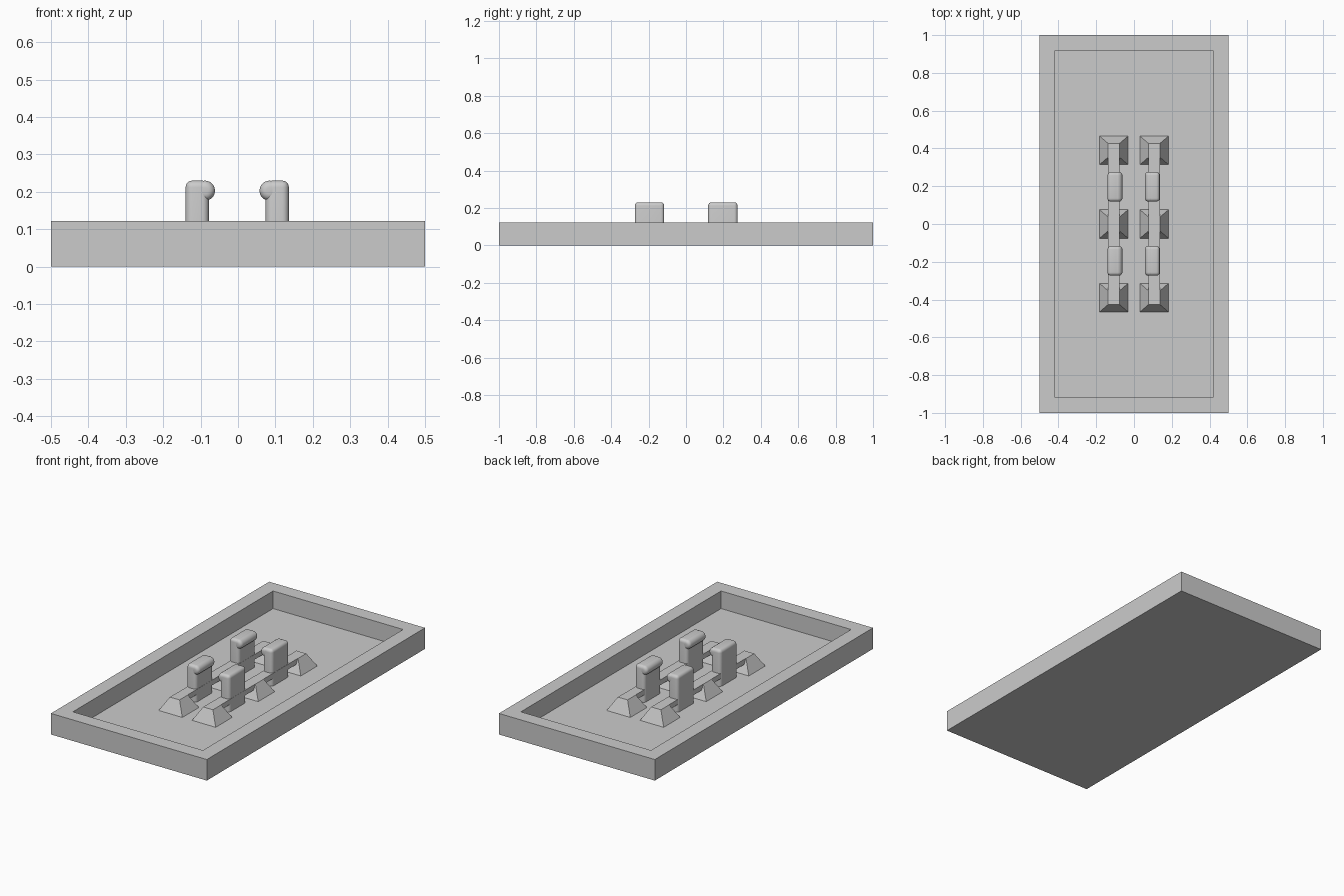
import bpy, bmesh, math
from mathutils import Matrix

if "Cube" in bpy.data.objects:
    bpy.data.objects.remove(bpy.data.objects["Cube"], do_unlink=True)

grey = bpy.data.materials.new("plain grey")
grey.use_nodes = True
COLOUR = (0.6, 0.6, 0.6, 1)
grey.diffuse_color = COLOUR
grey.node_tree.nodes["Principled BSDF"].inputs["Base Color"].default_value = COLOUR

FLOOR = 0.02
FOOT_TOP = 0.095


def finish(name, bm, smooth=False):
    mesh = bpy.data.meshes.new(name)
    bmesh.ops.recalc_face_normals(bm, faces=bm.faces)
    bm.to_mesh(mesh)
    bm.free()
    mesh.materials.append(grey)
    obj = bpy.data.objects.new(name, mesh)
    bpy.context.collection.objects.link(obj)
    if smooth:
        bpy.ops.object.select_all(action="DESELECT")
        obj.select_set(True)
        bpy.context.view_layer.objects.active = obj
        bpy.ops.object.shade_smooth_by_angle(angle=math.radians(40))
    return obj


def box(size, centre):
    bm = bmesh.new()
    bmesh.ops.create_cube(bm, size=1)
    bmesh.ops.scale(bm, vec=size, verts=bm.verts)
    bmesh.ops.translate(bm, vec=centre, verts=bm.verts)
    return bm


def round_edges(bm, edges, radius):
    bmesh.ops.bevel(bm, geom=edges, offset=radius, segments=5, profile=0.5,
                    affect="EDGES", clamp_overlap=True)


# Tray: slab with a recess pushed down from an inset top face
bm = box((1, 2, 0.122), (0, 0, 0.061))
top = max(bm.faces, key=lambda f: f.calc_center_median().z)
bmesh.ops.inset_region(bm, faces=[top], thickness=0.117)
well = bmesh.ops.extrude_discrete_faces(bm, faces=[top])["faces"][0]
bmesh.ops.translate(bm, vec=(0, 0, FLOOR - 0.122), verts=well.verts)
finish("tray", bm)

for side, label in ((-1, "right"), (1, "left")):
    x = side * 0.107

    # Tapered feet
    for y, place in ((-0.39, "front"), (0, "middle"), (0.39, "back")):
        bm = box((0.152, 0.152, FOOT_TOP - FLOOR), (x, y, (FOOT_TOP + FLOOR) / 2))
        for v in bm.verts:
            if v.co.z > 0.06:
                v.co.x = x + (v.co.x - x) * 0.41
                v.co.y = y + (v.co.y - y) * 0.49
        finish(f"{label}_{place}_foot", bm)

    # Beam joining the feet
    finish(f"{label}_beam", box((0.06, 0.8, 0.03), (x, 0, FOOT_TOP - 0.015)))

    for y, place in ((-0.195, "front"), (0.197, "back")):
        # Upright post with rounded sides and top
        px = side * 0.107 - 0.002
        bm = box((0.062, 0.157, 0.21), (px, y, 0.125))
        edges = [e for e in bm.edges if max(v.co.z for v in e.verts) > 0.2]
        round_edges(bm, edges, 0.018)
        finish(f"{label}_{place}_post", bm, True)

        # Rounded lip along the inner top edge
        bm = bmesh.new()
        bmesh.ops.create_cone(bm, cap_ends=True, segments=24, radius1=0.027,
                              radius2=0.027, depth=0.157,
                              matrix=Matrix.Rotation(math.pi / 2, 4, "X"))
        rims = [e for e in bm.edges
                if abs(e.verts[0].co.y - e.verts[1].co.y) < 0.001]
        round_edges(bm, rims, 0.018)
        bmesh.ops.translate(bm, vec=(side * 0.0865 - 0.002, y, 0.203), verts=bm.verts)
        finish(f"{label}_{place}_lip", bm, True)
